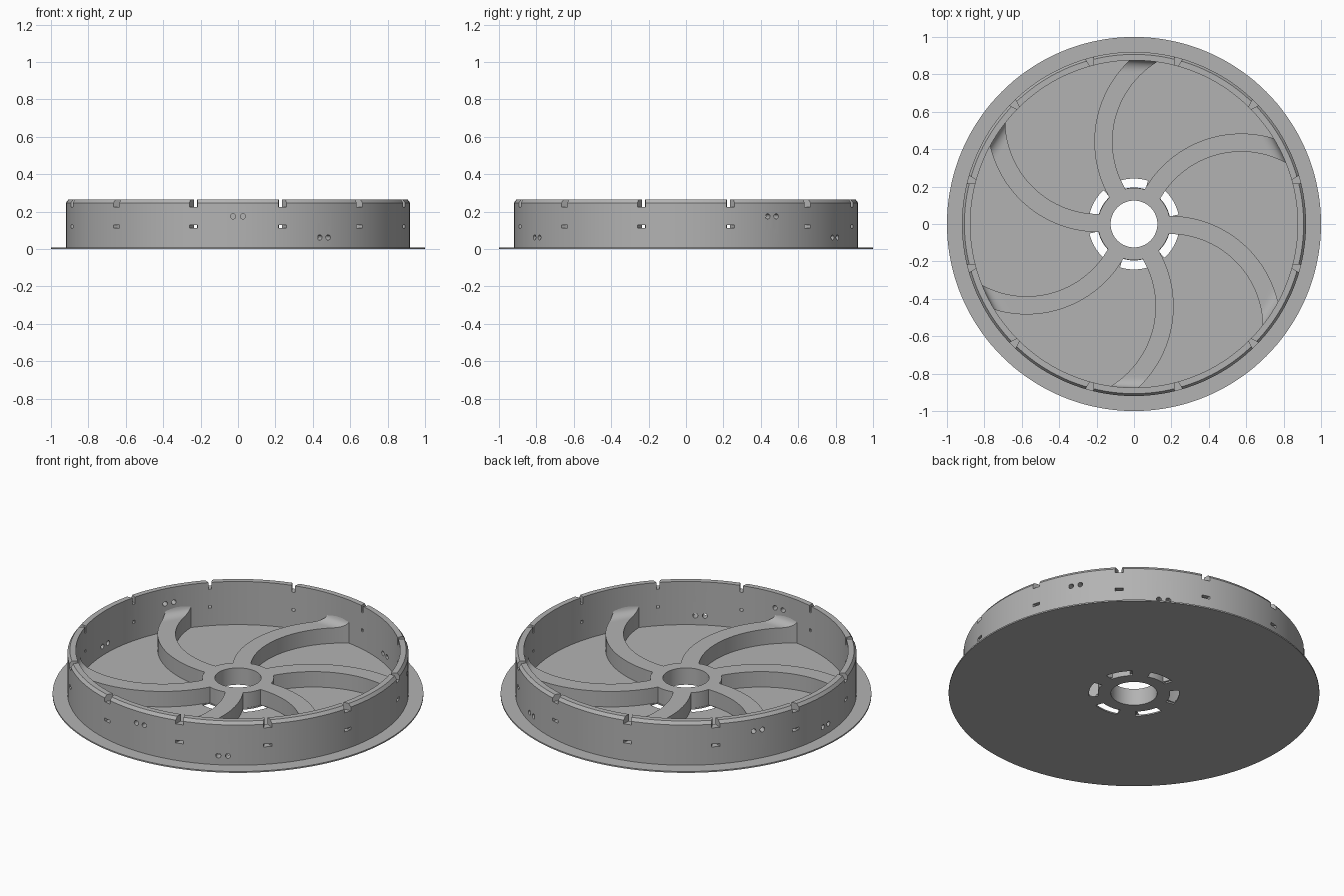
import bpy, bmesh
from math import sin, cos, pi, radians, sqrt, hypot
from mathutils import Matrix, Vector

cube = bpy.data.objects.get("Cube")
if cube:
    bpy.data.objects.remove(cube)

grey = bpy.data.materials.new("plain grey")
grey.use_nodes = True
COLOUR = (0.45, 0.45, 0.45, 1)
grey.diffuse_color = COLOUR
grey.node_tree.nodes["Principled BSDF"].inputs["Base Color"].default_value = COLOUR

WALL_IN, WALL_OUT, WALL_TOP = 0.875, 0.92, 0.265
BASE_TOP, HUB_TOP = 0.008, 0.1
BORE = 0.125


def make_object(name, bm):
    bmesh.ops.recalc_face_normals(bm, faces=bm.faces)
    mesh = bpy.data.meshes.new(name)
    bm.to_mesh(mesh)
    bm.free()
    mesh.materials.append(grey)
    obj = bpy.data.objects.new(name, mesh)
    bpy.context.collection.objects.link(obj)
    return obj


def lathe(name, profile, segments=144):
    """Revolve a closed (radius, height) profile around z."""
    bm = bmesh.new()
    rings = [[bm.verts.new((r * cos(2 * pi * i / segments), r * sin(2 * pi * i / segments), z))
              for r, z in profile] for i in range(segments)]
    n = len(profile)
    for i in range(segments):
        a, b = rings[i], rings[(i + 1) % segments]
        for j in range(n):
            k = (j + 1) % n
            bm.faces.new((a[j], b[j], b[k], a[k]))
    return make_object(name, bm)


def add_strip(bm, inner, outer, bottom, top):
    """Solid between two edge paths; top(radius) gives its height."""
    rows = []
    for p, q in zip(inner, outer):
        rows.append([bm.verts.new((x, y, z)) for (x, y), z in (
            (p, bottom), (q, bottom), (q, top(hypot(*q))), (p, top(hypot(*p))))])
    for a, b in zip(rows, rows[1:]):
        for j in range(4):
            k = (j + 1) % 4
            bm.faces.new((a[j], b[j], b[k], a[k]))
    bm.faces.new(rows[0])
    bm.faces.new(rows[-1][::-1])


def polar(r, degrees):
    return r * cos(radians(degrees)), r * sin(radians(degrees))


def add_wedge(bm, degrees, z0, z1):
    """Radial slot through the wall, wide outside and narrow inside."""
    verts = bmesh.ops.create_cube(bm, size=1)["verts"]
    for v in verts:
        r, half = (0.95, 0.033) if v.co.x > 0 else (0.86, 0.003)
        v.co = Vector((r, half if v.co.y > 0 else -half, z1 if v.co.z > 0 else z0))
    bmesh.ops.rotate(bm, verts=verts, matrix=Matrix.Rotation(radians(degrees), 3, 'Z'))


def add_hole_pair(bm, degrees, z):
    """Two round radial holes side by side."""
    for side in (-0.026, 0.026):
        place = (Matrix.Rotation(radians(degrees), 4, 'Z')
                 @ Matrix.Translation((0.9, side, z)) @ Matrix.Rotation(pi / 2, 4, 'Y'))
        bmesh.ops.create_cone(bm, cap_ends=True, segments=20, radius1=0.014,
                              radius2=0.014, depth=0.12, matrix=place)


def cut(obj, bm):
    cutter = make_object("cutter", bm)
    cutter.hide_render = True
    mod = obj.modifiers.new("cut", 'BOOLEAN')
    mod.operation, mod.solver, mod.object = 'DIFFERENCE', 'EXACT', cutter
    with bpy.context.temp_override(object=obj, active_object=obj):
        bpy.ops.object.modifier_apply(modifier=mod.name)
    bpy.data.objects.remove(cutter)


# Base flange with six curved slots around the hub
base = lathe("base_flange", [(BORE, 0), (1, 0), (1, BASE_TOP), (BORE, BASE_TOP)])
bm = bmesh.new()
for k in range(6):
    angles = [30 + 60 * k + a for a in range(-18, 19, 3)]
    add_strip(bm, [polar(0.195, a) for a in angles], [polar(0.243, a) for a in angles],
              -0.05, lambda r: 0.05)
cut(base, bm)

# Outer wall with chamfered rim, notches, slots and hole pairs
wall = lathe("outer_wall", [(WALL_IN, BASE_TOP), (WALL_OUT, BASE_TOP), (WALL_OUT, 0.247),
                            (0.907, WALL_TOP), (WALL_IN, WALL_TOP)])
bm = bmesh.new()
for k in range(12):
    add_wedge(bm, 15 + 30 * k, 0.225, 0.3)
    add_wedge(bm, 15 + 30 * k, 0.112, 0.128)
for k in range(3):
    add_hole_pair(bm, 30 + 120 * k, 0.175)
    add_hole_pair(bm, 60 + 120 * k, 0.062)
cut(wall, bm)

# Hub ring
hub = lathe("hub_ring", [(BORE, BASE_TOP), (0.193, BASE_TOP), (0.193, HUB_TOP), (BORE, HUB_TOP)])

# Curved spokes, each rising in a small fillet against the wall
ARC_CENTRE = Vector((0.385, 0.44))


def spoke_top(r):
    t = min(max((r - 0.82) / 0.057, 0), 1)
    return HUB_TOP + 0.042 * (1 - sqrt(1 - t * t))


def spoke_edge(radius, turn, steps=36):
    """Arc of the spoke edge from inside the hub out to the wall."""
    def point(a):
        return ARC_CENTRE + Vector(polar(radius, a))

    def angle_at(limit):
        low, high = 225, 100
        for _ in range(40):
            mid = (low + high) / 2
            low, high = (mid, high) if point(mid).length < limit else (low, mid)
        return low
    start, end = angle_at(0.17), angle_at(0.878)
    path = [point(end + (start - end) * (1 - i / steps) ** 1.6) for i in range(steps + 1)]
    return [tuple(Matrix.Rotation(radians(turn), 2) @ p) for p in path]


spokes = []
for k in range(6):
    bm = bmesh.new()
    add_strip(bm, spoke_edge(0.5, 60 * k), spoke_edge(0.597, 60 * k), BASE_TOP, spoke_top)
    spokes.append(make_object(f"spoke_{k + 1}", bm))

# Smooth round faces, keep edges sharp
bpy.ops.object.select_all(action='DESELECT')
for obj in [base, wall, hub] + spokes:
    obj.select_set(True)
bpy.context.view_layer.objects.active = base
bpy.ops.object.shade_smooth_by_angle(angle=radians(25))
